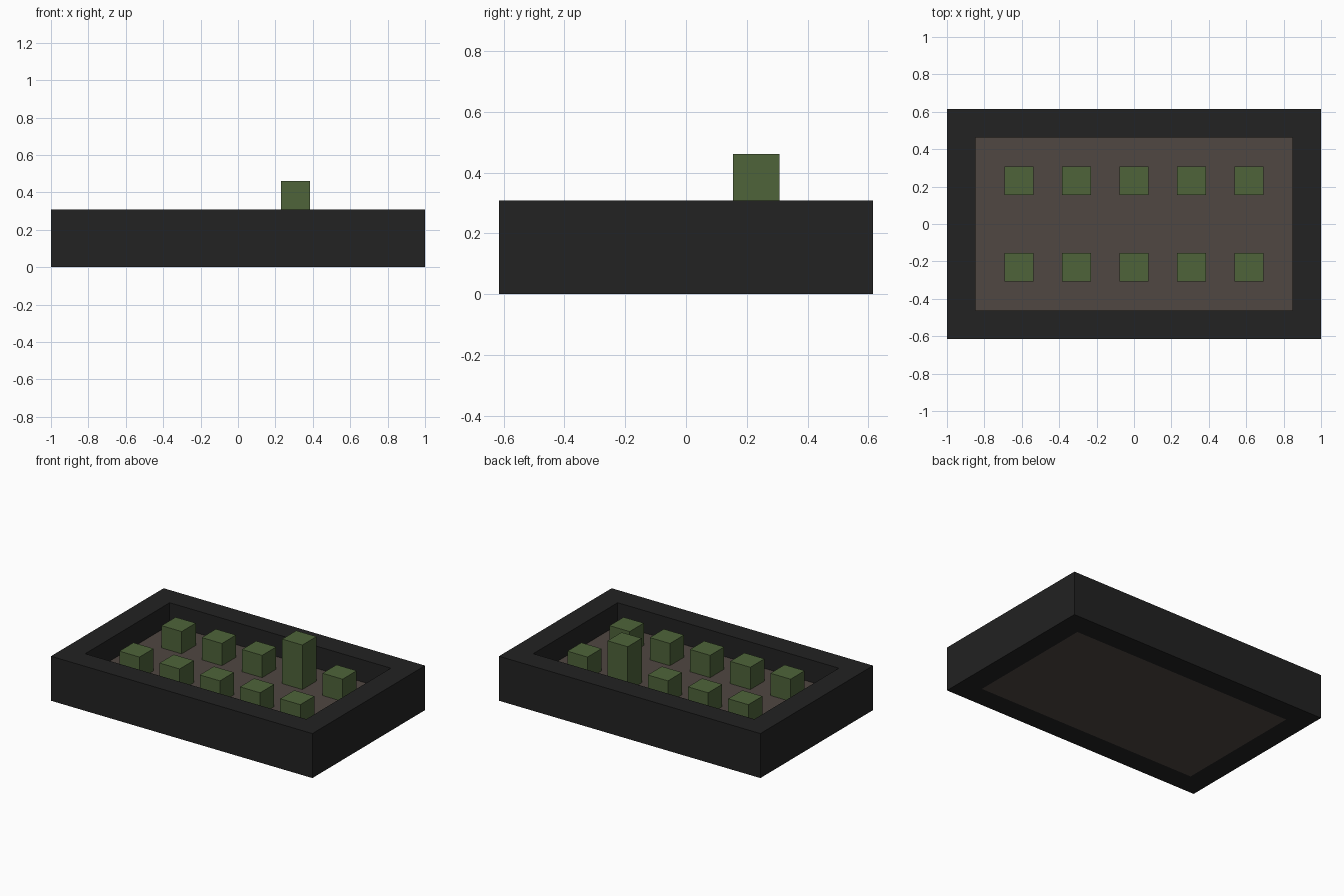
import bpy
import bmesh

cube = bpy.data.objects.get("Cube")
if cube:
    bpy.data.objects.remove(cube, do_unlink=True)

U = 2 / 13  # block size: the planter is 13 x 8 x 2 blocks


def material(name, rgb):
    mat = bpy.data.materials.new(name)
    mat.use_nodes = True
    mat.diffuse_color = (*rgb, 1)
    bsdf = mat.node_tree.nodes["Principled BSDF"]
    bsdf.inputs["Base Color"].default_value = (*rgb, 1)
    bsdf.inputs["Roughness"].default_value = 0.9
    return mat


def add_object(name, bm, mat):
    mesh = bpy.data.meshes.new(name)
    bm.to_mesh(mesh)
    bm.free()
    mesh.materials.append(mat)
    obj = bpy.data.objects.new(name, mesh)
    bpy.context.collection.objects.link(obj)
    return obj


def box(name, x, y, z, sx, sy, sz, mat):
    """Box centred on x, y with its base at z, measured in blocks."""
    bm = bmesh.new()
    bmesh.ops.create_cube(bm, size=1)
    for v in bm.verts:
        v.co = ((x + v.co.x * sx) * U, (y + v.co.y * sy) * U,
                (z + (v.co.z + 0.5) * sz) * U)
    return add_object(name, bm, mat)


black = material("dark frame", (0.016, 0.016, 0.016))
brown = material("soil brown", (0.080, 0.063, 0.054))
green = material("plant green", (0.077, 0.127, 0.042))

# Frame: a rectangular ring, one block thick and two high
bm = bmesh.new()
corners = [(-1, -1), (1, -1), (1, 1), (-1, 1)]
rings = []
for hx, hy, z in [(6.5, 4, 0), (6.5, 4, 2), (5.5, 3, 2), (5.5, 3, 0)]:
    rings.append([bm.verts.new((sx * hx * U, sy * hy * U, z * U))
                  for sx, sy in corners])
for r in range(4):
    a, b = rings[r], rings[(r + 1) % 4]
    for i in range(4):
        j = (i + 1) % 4
        bm.faces.new((a[i], a[j], b[j], b[i]))
bmesh.ops.recalc_face_normals(bm, faces=bm.faces)
add_object("planter_frame", bm, black)

# Soil bed filling the lower half of the frame
box("soil_bed", 0, 0, 0, 11, 6, 1, brown)

# Two rows of five plants, one of them grown twice as tall
for row, y in (("front", -1.5), ("back", 1.5)):
    for i, x in enumerate((-4, -2, 0, 2, 4)):
        height = 2 if (row == "back" and x == 2) else 1
        box(f"plant_{row}_{i + 1}", x, y, 1, 1, 1, height, green)
